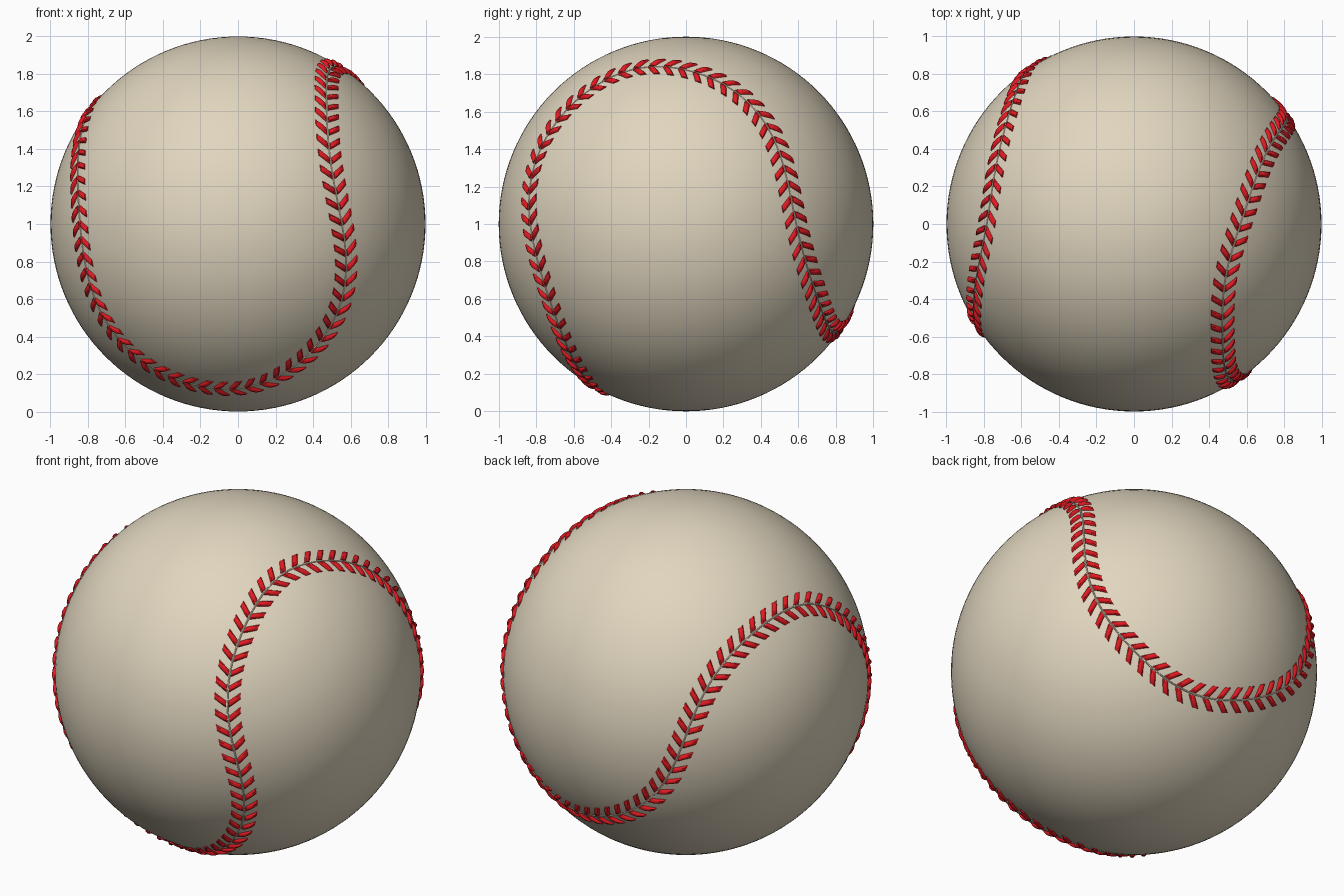
import bpy, bmesh
from math import sin, cos, pi, radians
from mathutils import Vector

if "Cube" in bpy.data.objects:
    bpy.data.objects.remove(bpy.data.objects["Cube"])

CENTRE = Vector((0, 0, 1))
STITCHES = 108


def material(name, rgb):
    m = bpy.data.materials.new(name)
    m.diffuse_color = (*rgb, 1)
    m.use_nodes = True
    m.node_tree.nodes["Principled BSDF"].inputs["Base Color"].default_value = m.diffuse_color
    return m


leather = material("leather", (0.75, 0.67, 0.52))
red = material("red_thread", (0.75, 0.01, 0.015))

# Seam axes: two inflection directions and the axis square to both
A = Vector((0.56, -0.82, -0.05)).normalized()
B = Vector((0.78, 0.54, 0.27))
B = (B - A * B.dot(A)).normalized()
U = A.cross(B)


def seam(t):
    z = 0.75 * sin(2 * t)
    phi = t - radians(13) * sin(4 * t)
    r = (1 - z * z) ** 0.5
    return A * (r * cos(phi)) + B * (r * sin(phi)) + U * z


def even_params(n, dense=4000):
    """Curve parameters at equal distances along the seam."""
    ts = [2 * pi * i / dense for i in range(dense + 1)]
    pts = [seam(t) for t in ts]
    run = [0.0]
    for p, q in zip(pts, pts[1:]):
        run.append(run[-1] + (q - p).length)
    out, j = [], 0
    for i in range(n):
        target = run[-1] * i / n
        while run[j + 1] < target:
            j += 1
        out.append(ts[j] + (ts[1] - ts[0]) * (target - run[j]) / (run[j + 1] - run[j]))
    return out


def frame(t):
    p = seam(t)
    tan = (seam(t + 0.002) - seam(t - 0.002)).normalized()
    return p, tan, p.cross(tan)


def finish(bm, name, mat, angle=40):
    bmesh.ops.recalc_face_normals(bm, faces=bm.faces)
    me = bpy.data.meshes.new(name)
    bm.to_mesh(me)
    bm.free()
    me.materials.append(mat)
    ob = bpy.data.objects.new(name, me)
    bpy.context.collection.objects.link(ob)
    bpy.ops.object.select_all(action='DESELECT')
    ob.select_set(True)
    bpy.context.view_layer.objects.active = ob
    bpy.ops.object.shade_smooth_by_angle(angle=radians(angle))
    return ob


# Ball
bm = bmesh.new()
bmesh.ops.create_uvsphere(bm, u_segments=128, v_segments=64, radius=1)
bmesh.ops.translate(bm, verts=bm.verts, vec=CENTRE)
finish(bm, "ball", leather)

# Thin seam line where the two covers meet
bm = bmesh.new()
rings = []
for t in even_params(320):
    p, tan, side = frame(t)
    rings.append([bm.verts.new(CENTRE + p + 0.004 * (side * cos(a) + p * sin(a)))
                  for a in (2 * pi * k / 6 for k in range(6))])
for r, s in zip(rings, rings[1:] + rings[:1]):
    for k in range(6):
        bm.faces.new((r[k], r[k - 1], s[k - 1], s[k]))
finish(bm, "seam_line", leather, 80)

# Stitches: a raised slanted thread on each side of the seam, forming chevrons
# cross-section: (position across thread, height)
SECTION = [(-1, -0.012), (-1, 0.3), (-0.6, 0.85), (0, 1), (0.6, 0.85), (1, 0.3), (1, -0.012)]
# along the thread: (offset from seam, slant along seam, height)
PATH = [(0.007, -0.024, 0.006), (0.018, -0.017, 0.014), (0.036, -0.004, 0.017),
        (0.054, 0.009, 0.015), (0.070, 0.021, 0.007)]
HALF = 0.018
bm = bmesh.new()
for t in even_params(STITCHES):
    p, tan, side = frame(t)
    for sgn in (-1, 1):
        rings = []
        for w, s, h in PATH:
            ring = []
            for x, k in SECTION:
                d = (p + side * (sgn * w) + tan * (s + x * HALF)).normalized()
                height = h * k if k > 0 else -0.006
                ring.append(bm.verts.new(CENTRE + d * (1 + height)))
            rings.append(ring)
        for r, q in zip(rings, rings[1:]):
            for k in range(len(SECTION)):
                bm.faces.new((r[k], r[k - 1], q[k - 1], q[k]))
        bm.faces.new(rings[0])
        bm.faces.new(rings[-1])
finish(bm, "stitches", red)
